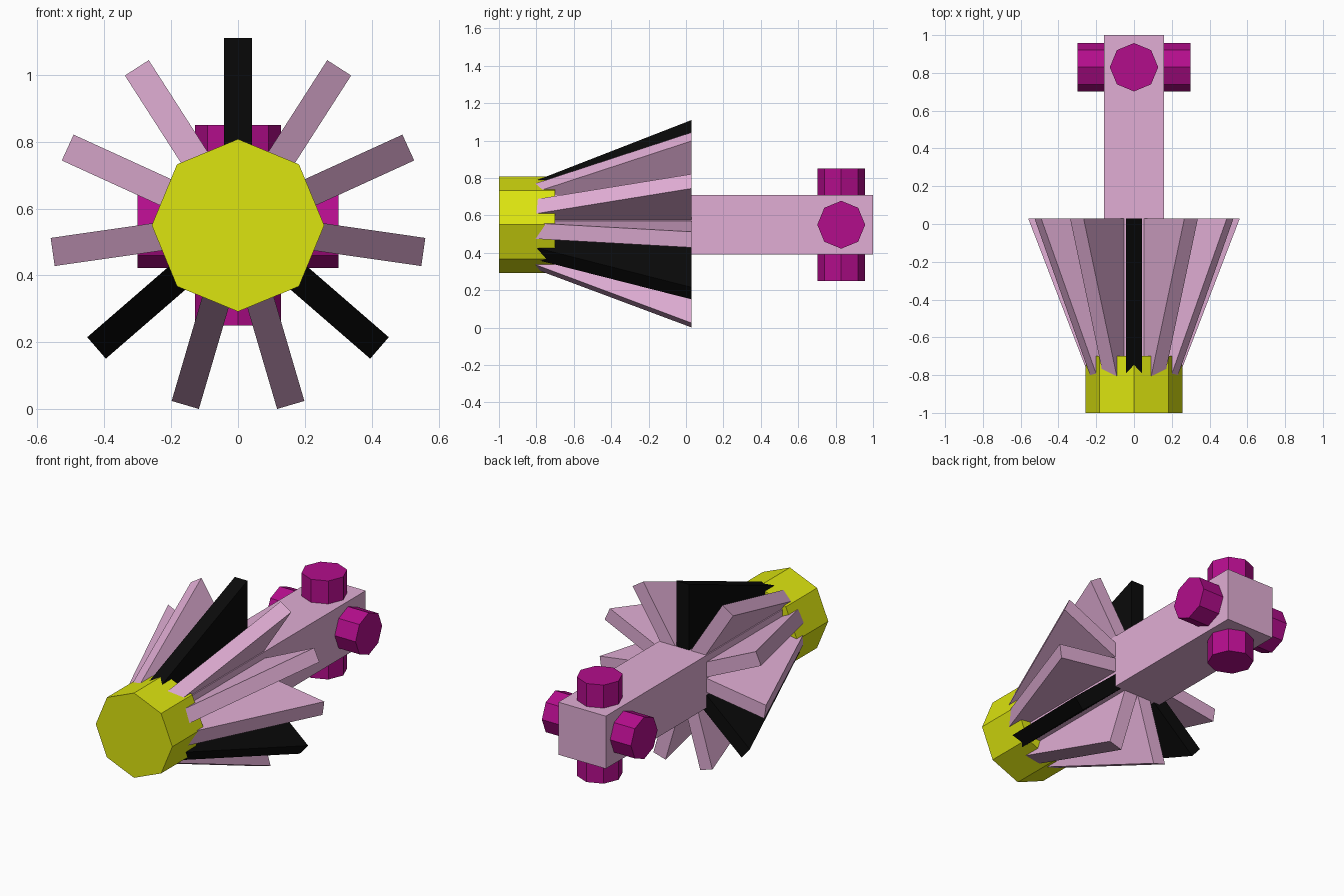
import bpy, math
from mathutils import Matrix

if "Cube" in bpy.data.objects:
    bpy.data.objects.remove(bpy.data.objects["Cube"])

CZ = 0.55  # height of the long axis


def material(name, rgb):
    m = bpy.data.materials.new(name)
    m.diffuse_color = (*rgb, 1)
    m.use_nodes = True
    m.node_tree.nodes["Principled BSDF"].inputs["Base Color"].default_value = m.diffuse_color
    return m


PINK = material("pink", (0.75, 0.42, 0.66))
BLACK = material("black", (0.003, 0.003, 0.003))
YELLOW = material("yellow", (0.72, 0.78, 0.005))
MAGENTA = material("magenta", (0.45, 0.004, 0.26))


def add(name, verts, faces, mat):
    me = bpy.data.meshes.new(name)
    me.from_pydata(verts, [], faces)
    me.materials.append(mat)
    ob = bpy.data.objects.new(name, me)
    bpy.context.collection.objects.link(ob)
    return ob


def prism(name, outline, depth, mat, matrix):
    """Extrude a counter-clockwise XY outline along Z, centred, then place it."""
    n = len(outline)
    verts = [matrix @ Matrix.Translation((x, y, z)).translation
             for z in (-depth / 2, depth / 2) for x, y in outline]
    faces = [tuple(reversed(range(n))), tuple(range(n, 2 * n))]
    faces += [(i, (i + 1) % n, (i + 1) % n + n, i + n) for i in range(n)]
    return add(name, verts, faces, mat)


def octagon(r):
    return [(r * math.cos(i * math.pi / 4), r * math.sin(i * math.pi / 4)) for i in range(8)]


def at(y):
    return Matrix.Translation((0, y, CZ))


quarter_x = Matrix.Rotation(math.pi / 2, 4, 'X')
quarter_y = Matrix.Rotation(math.pi / 2, 4, 'Y')

# Octagonal nose
prism("nose", octagon(0.258), 0.30, YELLOW, at(-0.85) @ quarter_x)

# Square body bar running back from the nose
b = 0.16
prism("body", [(-b, -b), (b, -b), (b, b), (-b, b)], 1.75, PINK, at(0.125) @ quarter_x)

# Crossed octagonal pegs near the rear
prism("vertical_peg", octagon(0.128), 0.60, MAGENTA, at(0.83))
prism("side_peg", octagon(0.128), 0.60, MAGENTA, at(0.83) @ quarter_y)

# Eleven wedge fins fanned around the axis (outline is along-axis, radius)
fin_outline = [(-0.90, 0), (0.03, 0), (0.03, 0.56), (-0.90, 0.198)]
lay = Matrix(((0, 0, 1, 0), (1, 0, 0, 0), (0, 1, 0, 0), (0, 0, 0, 1)))
for k in range(11):
    spin = Matrix.Rotation(2 * math.pi * k / 11, 4, 'Y')
    prism(f"fin_{k + 1}", fin_outline, 0.085, BLACK if k in (0, 4, 7) else PINK,
          at(0) @ spin @ lay)
